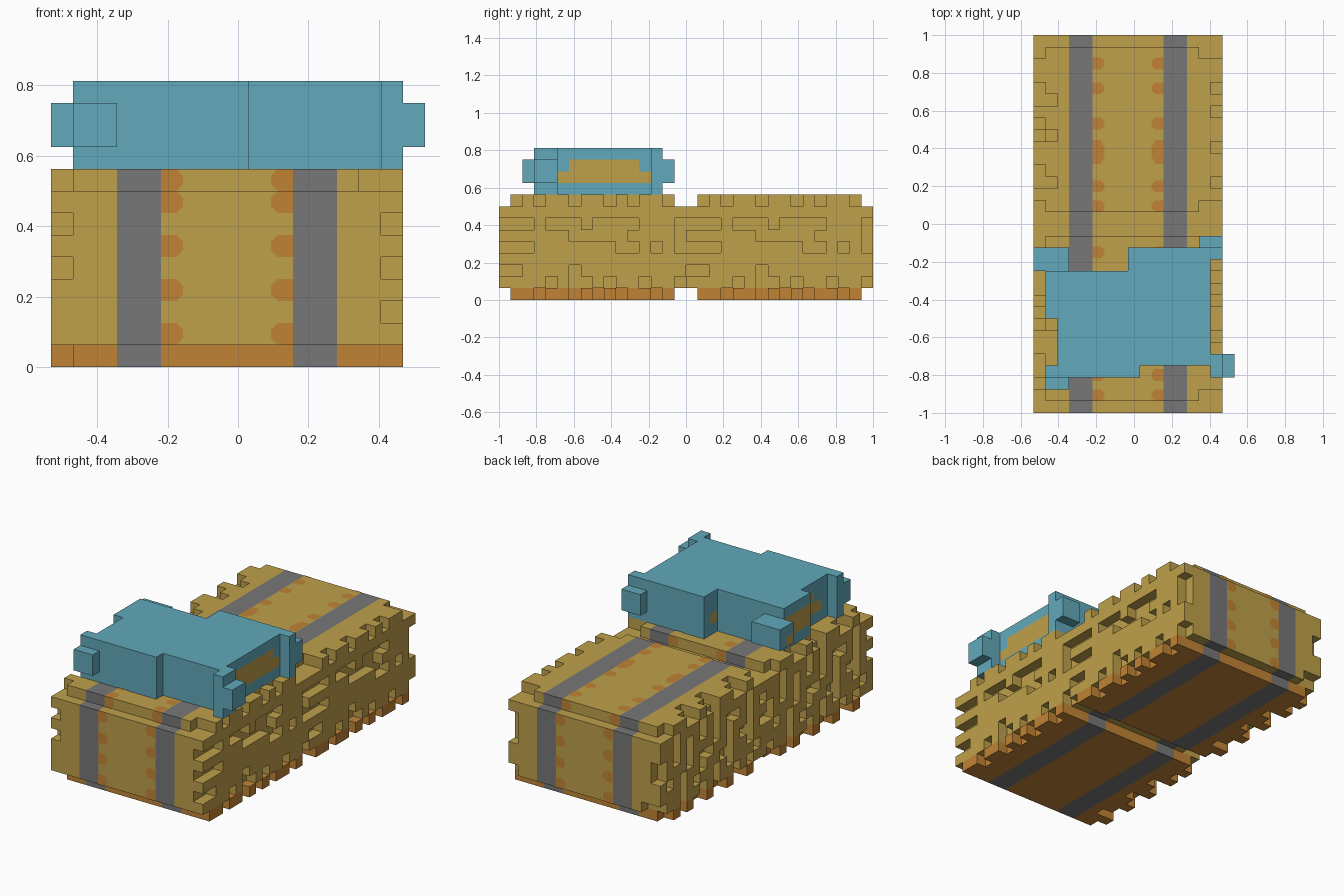
import bpy
import bmesh
from mathutils import Vector

cube = bpy.data.objects.get("Cube")
if cube:
    bpy.data.objects.remove(cube, do_unlink=True)

U = 1 / 16  # size of one block


def material(name, rgb):
    mat = bpy.data.materials.new(name)
    mat.use_nodes = True
    mat.diffuse_color = (*rgb, 1)
    bsdf = mat.node_tree.nodes["Principled BSDF"]
    bsdf.inputs["Base Color"].default_value = (*rgb, 1)
    bsdf.inputs["Roughness"].default_value = 0.9
    return mat


STRAW = material("straw yellow", (0.52, 0.35, 0.07))
ORANGE = material("straw orange", (0.53, 0.23, 0.035))
GREY = material("strap grey", (0.185, 0.185, 0.19))
BLUE = material("pillow blue", (0.122, 0.397, 0.491))


def place(x, y, z):
    return Vector(((x - 8.5) * U, y * U, z * U))


def finish(bm, name, mats):
    mesh = bpy.data.meshes.new(name)
    bm.to_mesh(mesh)
    bm.free()
    for mat in mats:
        mesh.materials.append(mat)
    obj = bpy.data.objects.new(name, mesh)
    bpy.context.collection.objects.link(obj)
    return obj


def box(xs, ys, zs):
    return {(x, y, z) for x in range(*xs) for y in range(*ys) for z in range(*zs)}


def block_mesh(name, cells, mats, rule):
    """Skin a set of blocks with their exposed faces, then merge flat areas."""
    bm = bmesh.new()
    for cell in cells:
        for axis in range(3):
            for side in (0, 1):
                near = list(cell)
                near[axis] += 2 * side - 1
                if tuple(near) in cells:
                    continue
                corners = []
                for a, b in ((0, 0), (1, 0), (1, 1), (0, 1)):
                    p = list(cell)
                    p[axis] += side
                    p[(axis + 1) % 3] += a
                    p[(axis + 2) % 3] += b
                    corners.append(bm.verts.new(place(*p)))
                if not side:
                    corners.reverse()
                bm.faces.new(corners).material_index = rule(cell, axis)
    bmesh.ops.remove_doubles(bm, verts=bm.verts, dist=0.001)
    bmesh.ops.dissolve_limit(bm, angle_limit=0.01, verts=bm.verts,
                             edges=bm.edges, delimit={'MATERIAL'})
    return finish(bm, name, mats)


# Ragged straw on the ends of a bale, top row first, front to back
LEFT_STRAW = """
..#.##.##.#.##..
################
...#...#....###.
######.....####.
...#######..#.#.
################
..####.#########
####.#..#.##.##.
.##.##.#.#.##.#.""".split()
RIGHT_INNER = """
.##.###.##.####.
################
####.####.######
###..###..##.###
################
##.####.####.###
######..########
###.####.###.##.
.##.###.##.####.""".split()
RIGHT_OUTER = """
..#..##..#..##..
##.####.#.###.##
.#.#..#.#.#.#.##
##.##.#.###.#.#.
.#..#.##..#.###.
##.##..##.##.#.#
#.###.#.##.#.###
##.#.##.#.##.##.
..#..#..#..#.#..""".split()


def straw_layer(rows, x, y0):
    return {(x, y0 + c, 8 - r) for r, row in enumerate(rows)
            for c, mark in enumerate(row) if mark == "#"}


def bale_colour(cell, axis):
    x, y, z = cell
    if x in (3, 4, 11, 12):
        return 2
    return 1 if z == 0 else 0


def bale(name, y0):
    # Solid body with stepped long edges
    cells = box((2, 15), (y0, y0 + 16), (1, 8)) | box((2, 15), (y0 + 1, y0 + 15), (0, 9))
    cells -= {(14, y0 + c, 8) for c in (1, 14)}
    for rows, x in ((LEFT_STRAW, 15), (RIGHT_INNER, 1), (RIGHT_OUTER, 0)):
        cells |= straw_layer(rows, x, y0)
    block_mesh(name, cells, (STRAW, ORANGE, GREY), bale_colour)


def straw_spots(name, y0):
    """Thin clipped patches lying against the inner edges of the straps."""
    bm = bmesh.new()
    lift = 0.05
    shape = ((0, 0), (0.7, 0), (1, 0.3), (1, 0.7), (0.7, 1), (0, 1))

    def patch(start, direction, at, normal):
        quad = [bm.verts.new(place(start + direction * u, *at(v))) for u, v in shape]
        face = bm.faces.new(quad)
        face.normal_update()
        if face.normal.dot(Vector(normal)) < 0:
            face.normal_flip()

    for start, direction in ((5, 1), (11, -1)):
        # Top patches
        for y, size in ((1, 1), (2.7, 1), (5.1, 2), (8, 1), (11, 1), (13.1, 1)):
            patch(start, direction, lambda v: (y0 + y + v * size, 9 + lift), (0, 0, 1))
        # Patches on both long faces, the highest on the step
        for z in (1, 3, 5, 7, 8):
            inset = 1 if z == 8 else 0
            for y, s in ((y0 + inset - lift, -1), (y0 + 16 - inset + lift, 1)):
                patch(start, direction, lambda v: (y, z + v), (0, s, 0))
    finish(bm, name, (ORANGE,))


for label, y0 in (("front", -16), ("back", 0)):
    bale(label + "_bale", y0)
    straw_spots(label + "_straw_spots", y0)

# Pillow: uneven body, raised corners and small tufts
pillow = box((2, 15), (-12, -4), (9, 13))
pillow |= box((1, 2), (-8, -4), (9, 13))
pillow |= box((3, 9), (-13, -12), (9, 13))
pillow |= box((8, 15), (-4, -2), (9, 13)) - box((8, 15), (-2, -1), (9, 13))
pillow |= box((1, 3), (-13, -12), (9, 13))
pillow |= box((15, 16), (-13, -11), (9, 13)) | box((15, 16), (-3, -2), (9, 13))
pillow |= box((0, 3), (-4, -2), (10, 12))
pillow |= box((14, 16), (-3, -1), (10, 12))
pillow |= box((1, 3), (-14, -12), (10, 12))
pillow |= box((15, 17), (-13, -11), (10, 12))


def pillow_colour(cell, axis):
    x, y, z = cell
    inner = {10: (-11, -4), 11: (-10, -5)}.get(z)
    return 1 if axis == 0 and inner and inner[0] <= y <= inner[1] else 0


block_mesh("pillow", pillow, (BLUE, STRAW), pillow_colour)
